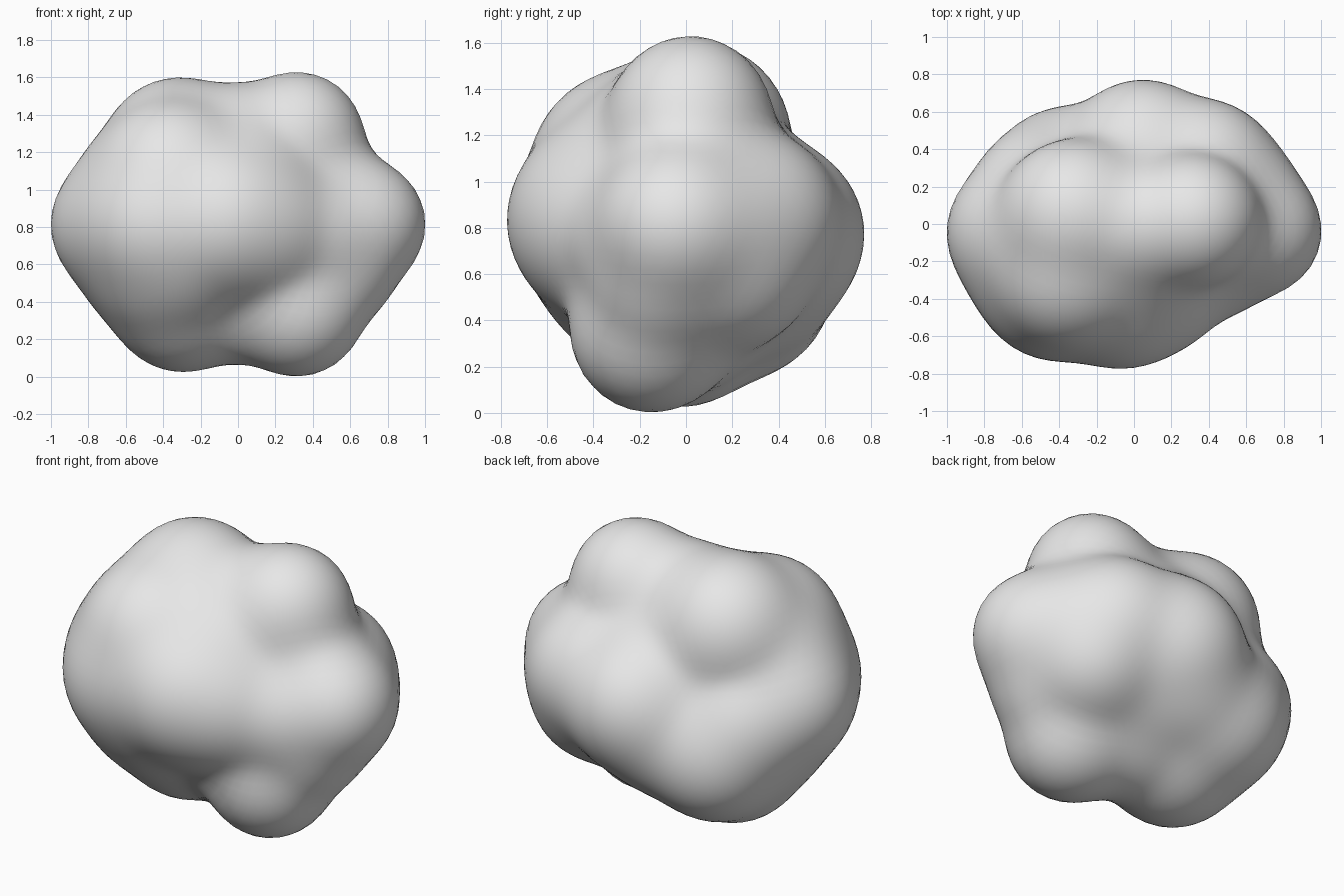
import bpy
import bmesh
import math
from mathutils import Vector

cube = bpy.data.objects.get("Cube")
if cube:
    bpy.data.objects.remove(cube, do_unlink=True)

# Main lumps of the boulder, around its middle: centre and radius
LUMPS = [
    ((0, 0, 0), 0.58),              # core
    ((-0.07, -0.36, 0.02), 0.41),   # front
    ((-0.42, -0.32, 0), 0.405),     # front, toward -x
    ((-0.35, -0.26, 0.26), 0.4),    # upper front
    ((-0.32, 0.05, 0.385), 0.4),    # top, -x side
    ((0.32, 0.02, 0.465), 0.35),    # top, +x side
    ((0.67, -0.04, 0), 0.335),      # +x end
    ((-0.65, -0.04, 0), 0.35),      # -x end
    ((0.05, 0.385, -0.04), 0.385),  # back
    ((0.38, 0.29, 0.02), 0.37),     # back ridge
    ((0.32, -0.15, -0.465), 0.35),  # foot, +x side
    ((-0.3, -0.03, -0.42), 0.37),   # foot, -x side
    ((-0.37, 0.24, -0.28), 0.38),   # lower back
]
# Saddles that bridge the hollows between neighbouring lumps
SADDLES = [
    ((0, -0.02, 0.42), 0.32),       # between the tops
    ((0.03, -0.03, -0.42), 0.31),   # between the feet
    ((0, -0.15, 0.2), 0.39),        # upper front
    ((-0.3, -0.25, -0.17), 0.37),   # lower front
    ((-0.42, -0.2, -0.24), 0.34),   # lower front, toward -x
    ((0.12, -0.3, -0.02), 0.37),    # front, toward +x
    ((0.42, -0.16, -0.06), 0.33),   # front to +x end
    ((0.55, -0.1, -0.25), 0.28),    # +x end to its foot
    ((0.45, 0, 0.2), 0.29),         # +x end to the top
    ((0.55, 0.15, 0), 0.31),        # +x end to the back
    ((0.44, 0.18, -0.18), 0.36),    # back ridge to the foot
    ((-0.5, 0, -0.22), 0.32),       # -x end to its foot
    ((-0.52, -0.1, 0.2), 0.33),     # -x end to the top
    ((-0.55, -0.2, 0), 0.34),       # -x end to the front
    ((-0.5, 0.15, -0.1), 0.36),     # -x end to the back
    ((-0.1, 0.3, -0.2), 0.35),      # back to lower back
    ((0.15, 0.1, -0.22), 0.36),     # back to the feet
]
BLEND = 21
MIDDLE_HEIGHT = 0.815


def field(p):
    """Positive inside the softly merged lumps."""
    return sum(math.exp(BLEND * (r - (p - Vector(c)).length))
               for c, r in LUMPS + SADDLES) - 1


def surface_point(direction):
    """Point on the merged surface in a direction from the middle."""
    low, high = 0.2, 1.4
    for _ in range(20):
        mid = (low + high) / 2
        if field(direction * mid) > 0:
            low = mid
        else:
            high = mid
    return direction * low


# Boulder: a sphere pushed out to the merged lumps
bm = bmesh.new()
bmesh.ops.create_icosphere(bm, subdivisions=5, radius=1)
for v in bm.verts:
    v.co = surface_point(v.co.normalized())

# Soften the creases where lumps meet
bmesh.ops.smooth_vert(bm, verts=bm.verts, factor=0.5,
                      use_axis_x=True, use_axis_y=True, use_axis_z=True)
bmesh.ops.translate(bm, verts=bm.verts, vec=(0, 0, MIDDLE_HEIGHT))
for f in bm.faces:
    f.smooth = True

mesh = bpy.data.meshes.new("boulder")
bm.to_mesh(mesh)
bm.free()
boulder = bpy.data.objects.new("boulder", mesh)
bpy.context.collection.objects.link(boulder)

# Stone colour
stone = bpy.data.materials.new("light_grey_stone")
stone.use_nodes = True
colour = (0.8, 0.8, 0.8, 1)
stone.diffuse_color = colour
stone.node_tree.nodes["Principled BSDF"].inputs["Base Color"].default_value = colour
mesh.materials.append(stone)
